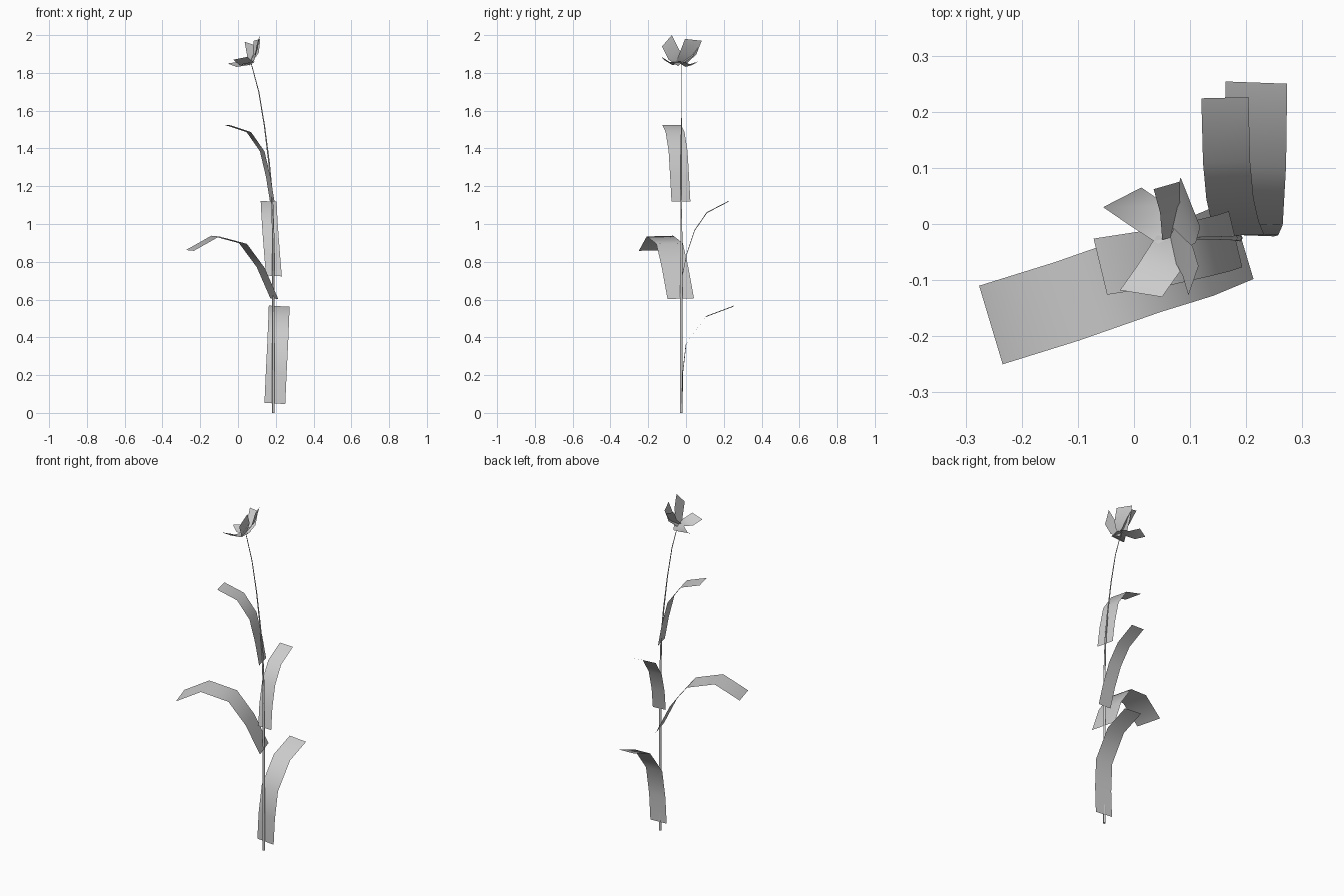
import bpy
from mathutils import Vector

if "Cube" in bpy.data.objects:
    bpy.data.objects.remove(bpy.data.objects["Cube"])


def strip(name, rows):
    """Ribbon mesh from (left, right) pairs of points."""
    verts = [p for row in rows for p in row]
    faces = [(2*i, 2*i+1, 2*i+3, 2*i+2) for i in range(len(rows) - 1)]
    me = bpy.data.meshes.new(name)
    me.from_pydata(verts, [], faces)
    for p in me.polygons:
        p.use_smooth = True
    ob = bpy.data.objects.new(name, me)
    bpy.context.collection.objects.link(ob)
    return ob


def leaf(name, centres, half):
    h = Vector(half)
    strip(name, [(Vector(c) - h, Vector(c) + h) for c in centres])


def petal(name, a, b):
    """Cupped petal from the flower base to the tip edge a-b."""
    a, b = Vector(a), Vector(b)
    tip, half = (a + b) / 2, (b - a) / 2
    mid = BASE.lerp(tip, 0.55) - AXIS * 0.02
    rows = [(BASE, 0.65), (mid, 1.0), (tip, 1.0)]
    strip(name, [(c - half * k, c + half * k) for c, k in rows])


# Stem: thin tapered tube leaning left at the top
path = [(.187, 0, .007), (.187, .5, .007), (.186, .95, .006), (.18, 1.15, .005),
        (.165, 1.32, .004), (.14, 1.52, .003), (.11, 1.7, .0025), (.07, 1.85, .002)]
cu = bpy.data.curves.new("stem", 'CURVE')
cu.dimensions = '3D'
cu.bevel_depth = 1
cu.bevel_resolution = 1
cu.use_fill_caps = True
sp = cu.splines.new('POLY')
sp.points.add(len(path) - 1)
for pt, (x, z, r) in zip(sp.points, path):
    pt.co = (x, -.025, z, 1)
    pt.radius = r
bpy.context.collection.objects.link(bpy.data.objects.new("stem", cu))

# Leaves: constant-width bent ribbons
leaf("leaf_bottom", [(.195, -.02, .05), (.202, -.018, .205), (.21, 0, .365),
                     (.216, .105, .51), (.218, .252, .565)], (.055, -.002, -.003))
leaf("leaf_left_low", [(.192, -.028, .605), (.12, -.058, .77), (.026, -.087, .897),
                       (-.12, -.138, .936), (-.255, -.18, .86)], (-.021, .07, .002))
leaf("leaf_back", [(.19, -.02, .725), (.18, .005, .845), (.171, .045, .965),
                   (.165, .11, 1.06), (.162, .225, 1.12)], (.042, .001, -.002))
leaf("leaf_left_high", [(.181, -.027, 1.12), (.16, -.034, 1.25), (.128, -.042, 1.385),
                        (.057, -.058, 1.487), (-.06, -.076, 1.525)], (-.012, .05, 0))

# Flower: cup of petals tilted to the left
BASE = Vector((.065, -.024, 1.855))
AXIS = Vector((-.4, 0, .9)).normalized()
tips = [((-.025, -.118, 1.87), (.05, -.13, 1.885)),
        ((.097, -.127, 1.94), (.115, -.075, 2.0)),
        ((.118, -.005, 1.98), (.083, .083, 1.97)),
        ((.08, .075, 1.95), (.035, .062, 1.965)),
        ((.013, .065, 1.86), (-.055, .03, 1.85))]
for i, (a, b) in enumerate(tips):
    petal(f"petal_{i + 1}", a, b)
